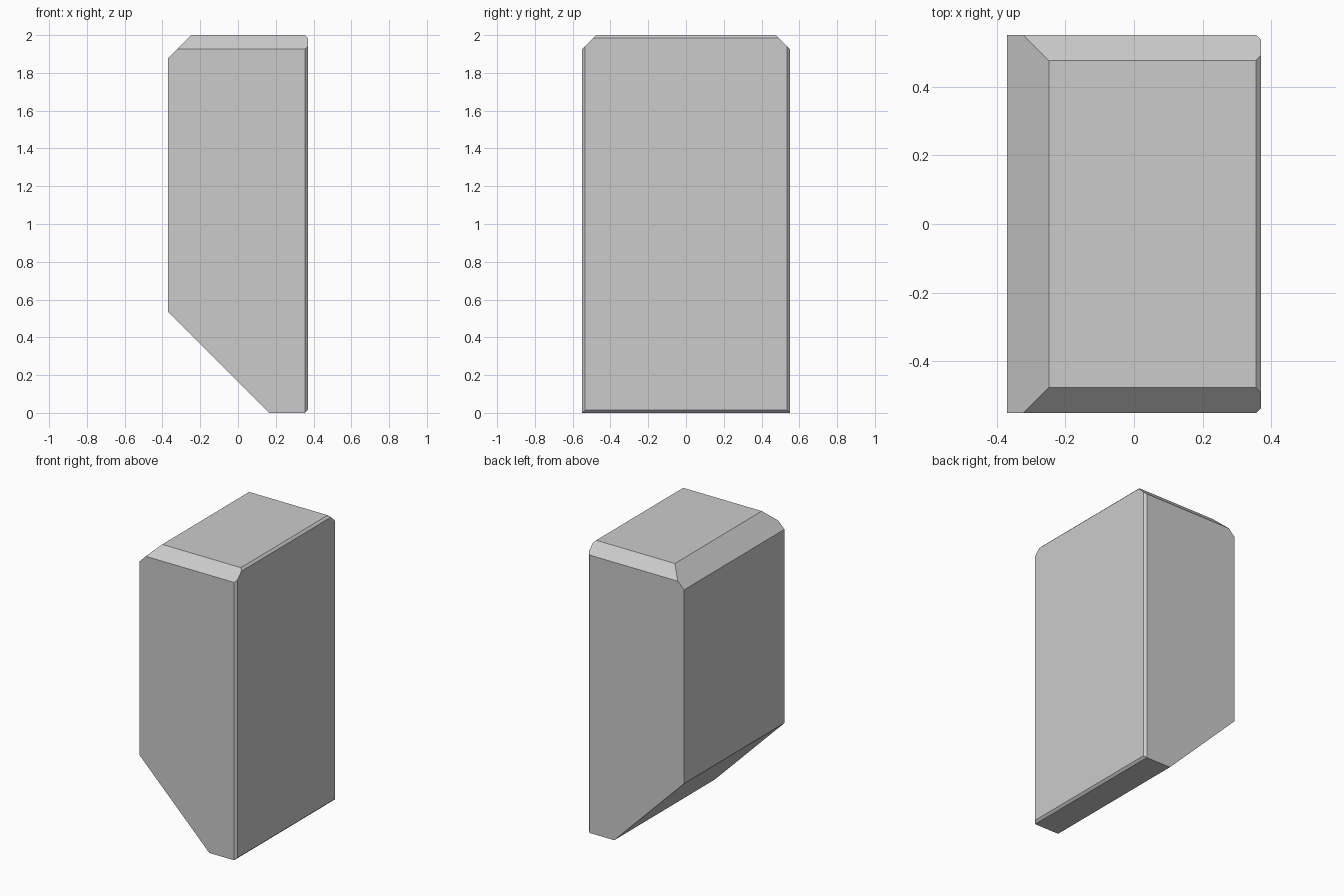
import bpy, bmesh
from mathutils import Vector

if "Cube" in bpy.data.objects:
    bpy.data.objects.remove(bpy.data.objects["Cube"])

HX, HY, H = 0.37, 0.55, 2.0

bm = bmesh.new()

# Main block standing on z = 0
bmesh.ops.create_cube(bm, size=1)
for v in bm.verts:
    v.co = Vector((v.co.x * 2 * HX, v.co.y * 2 * HY, (v.co.z + 0.5) * H))


def chamfer(point, normal):
    """Slice off everything beyond the plane and cap the opening."""
    geom = bm.verts[:] + bm.edges[:] + bm.faces[:]
    cut = bmesh.ops.bisect_plane(bm, geom=geom, dist=1e-6, plane_co=point,
                                 plane_no=Vector(normal).normalized(),
                                 clear_outer=True)
    edges = [e for e in cut["geom_cut"] if isinstance(e, bmesh.types.BMEdge)]
    bmesh.ops.edgeloop_fill(bm, edges=edges)


# Large sloped undercut on the left
chamfer((0.165, 0, 0), (-1, 0, -1))
# Top bevels: left, front and back
chamfer((-0.248, 0, H), (-1, 0, 1))
for s in (-1, 1):
    chamfer((0, s * 0.476, H), (0, s, 1))
# Thin bevels around the right face
chamfer((0.355, 0, H), (1, 0, 1))
chamfer((0.355, 0, 0), (1, 0, -1))
for s in (-1, 1):
    chamfer((0.355, s * HY, 1), (1, s, 0))

bmesh.ops.recalc_face_normals(bm, faces=bm.faces)
mesh = bpy.data.meshes.new("chamfered_block")
bm.to_mesh(mesh)
bm.free()
block = bpy.data.objects.new("chamfered_block", mesh)
bpy.context.collection.objects.link(block)
